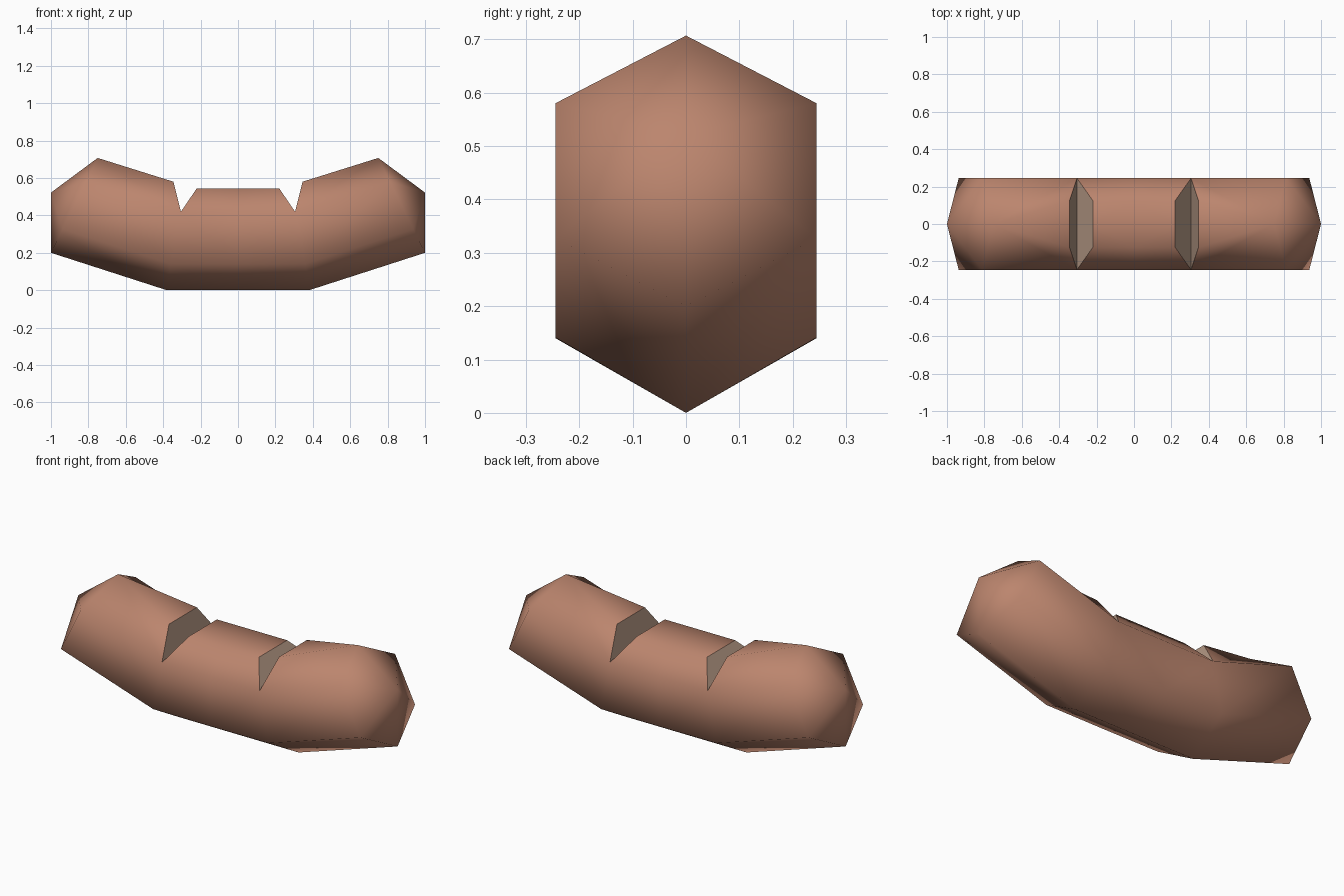
import bpy, bmesh, math

if "Cube" in bpy.data.objects:
    bpy.data.objects.remove(bpy.data.objects["Cube"])


def material(name, color):
    m = bpy.data.materials.new(name)
    m.diffuse_color = (*color, 1)
    m.use_nodes = True
    m.node_tree.nodes["Principled BSDF"].inputs["Base Color"].default_value = m.diffuse_color
    return m


skin = material("sausage skin", (0.50, 0.235, 0.155))
meat = material("cut meat", (0.45, 0.31, 0.23))

R = 0.2826            # hexagon radius
W = R * math.sqrt(3) / 2


def half_ring(cx, cz, tilt):
    """Back half of a tilted hexagon: bottom, low side, high side, top."""
    s, c = math.sin(math.radians(tilt)), math.cos(math.radians(tilt))
    return [(cx - h * s, y, cz + h * c)
            for h, y in ((-R, 0), (-R / 2, W), (R / 2, W), (R, 0))]


# one quarter of the sausage (right, back), mirrored on x and y
bend = half_ring(0.340, 0.281, 8)
end = half_ring(0.875, 0.4535, 26.2)
tip = (1.0, 0, 0.522)
mid = [(0, y, z) for y, z in ((0, 0.0), (W, 0.14), (W, 0.42), (0.125, 0.545), (0, 0.545))]
bend[0] = (0.38, 0, 0.0)
valley = (0.305, W, 0.42)
valley_c = (0.305, 0, 0.42)
bend[2] = valley
lip_in, lip_in_c = (0.22, 0.125, 0.545), (0.22, 0, 0.545)
lip_out, lip_out_c = (0.345, 0.125, 0.58), (0.345, 0, 0.58)

skin_faces = [
    # middle piece
    (mid[0], bend[0], bend[1], mid[1]),
    (mid[1], bend[1], valley, mid[2]),
    (mid[2], valley, lip_in, mid[3]),
    (mid[3], lip_in, lip_in_c, mid[4]),
    # end piece
    (bend[0], end[0], end[1], bend[1]),
    (bend[1], end[1], end[2], valley),
    (valley, end[2], end[3], lip_out),
    (lip_out, end[3], lip_out_c),
    # pointed cap
    (end[0], tip, end[1]), (end[1], tip, end[2]), (end[2], tip, end[3]),
]
# notch walls
cut_faces = [(valley, valley_c, lip_in_c, lip_in),
             (valley, lip_out, lip_out_c, valley_c)]

bm = bmesh.new()
verts = {}
for faces, index in ((skin_faces, 0), (cut_faces, 1)):
    for pts in faces:
        vs = []
        for p in pts:
            key = tuple(round(v, 4) for v in p)
            if key not in verts:
                verts[key] = bm.verts.new(key)
            vs.append(verts[key])
        f = bm.faces.new(vs)
        f.material_index = index
        f.smooth = index == 0

# mirror to the full body
for axis in (0, 1):
    geom = bm.verts[:] + bm.edges[:] + bm.faces[:]
    copy = bmesh.ops.duplicate(bm, geom=geom)["geom"]
    for v in copy:
        if isinstance(v, bmesh.types.BMVert):
            v.co[axis] *= -1
    bmesh.ops.reverse_faces(bm, faces=[f for f in copy if isinstance(f, bmesh.types.BMFace)])
    bmesh.ops.remove_doubles(bm, verts=bm.verts[:], dist=0.0005)
bmesh.ops.recalc_face_normals(bm, faces=bm.faces[:])

# flat cut walls keep crisp borders
for e in bm.edges:
    if any(f.material_index for f in e.link_faces):
        e.smooth = False

mesh = bpy.data.meshes.new("sausage")
bm.to_mesh(mesh)
bm.free()
mesh.materials.append(skin)
mesh.materials.append(meat)
bpy.context.collection.objects.link(bpy.data.objects.new("sausage", mesh))
